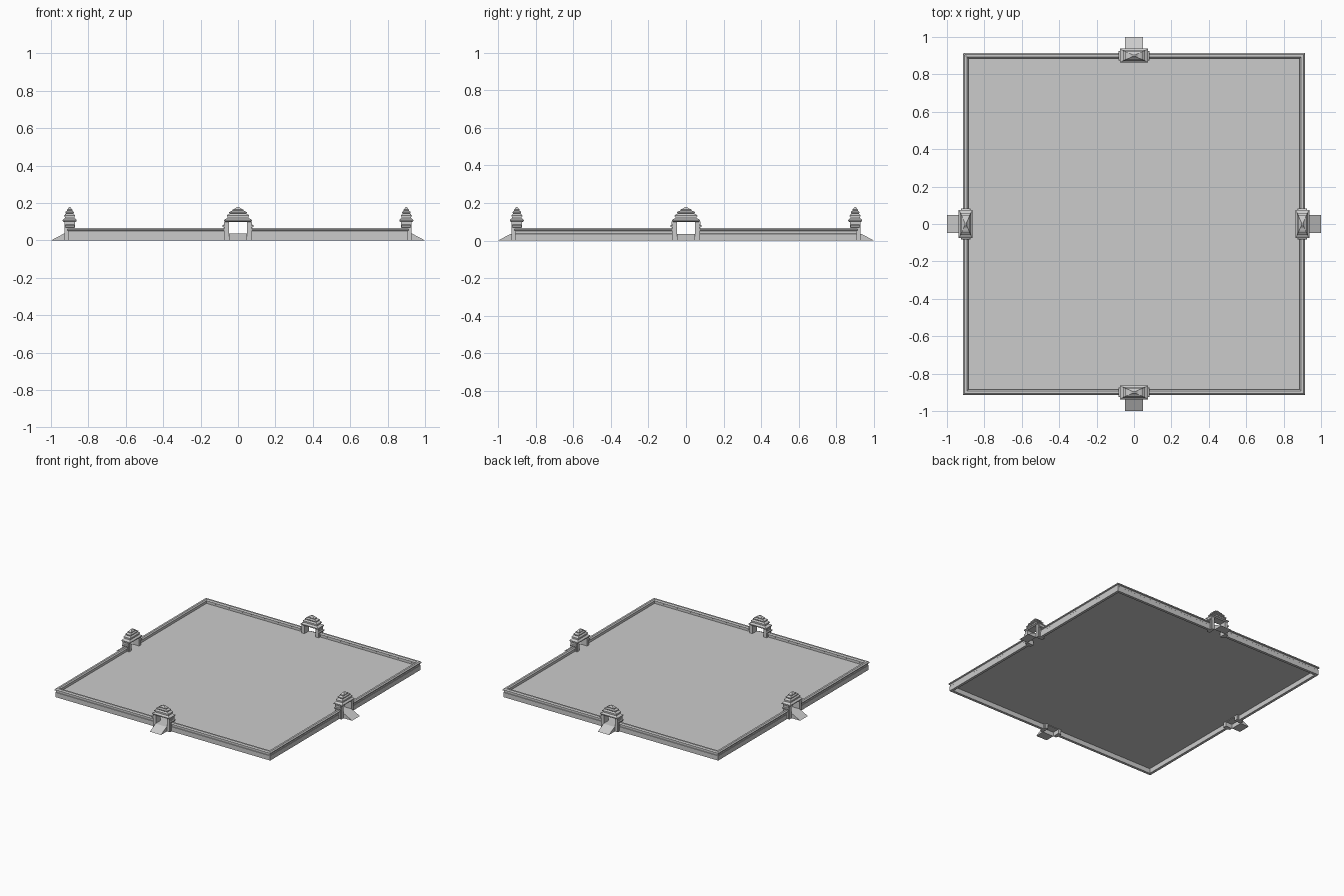
import bpy, bmesh, math
from mathutils import Matrix, Vector

if "Cube" in bpy.data.objects:
    bpy.data.objects.remove(bpy.data.objects["Cube"])

R = 0.90        # distance of the wall line from the centre
FLOOR = 0.036   # raised courtyard height


def finish(bm, name):
    bmesh.ops.recalc_face_normals(bm, faces=bm.faces)
    me = bpy.data.meshes.new(name)
    bm.to_mesh(me)
    bm.free()
    ob = bpy.data.objects.new(name, me)
    bpy.context.collection.objects.link(ob)
    return ob


def loft(bm, rings, caps=True):
    """Skin a list of equal-length closed rings."""
    vs = [[bm.verts.new(p) for p in r] for r in rings]
    n = len(vs[0])
    for a, b in zip(vs, vs[1:]):
        for i in range(n):
            bm.faces.new((a[i], a[(i + 1) % n], b[(i + 1) % n], b[i]))
    if caps:
        bm.faces.new(vs[0][::-1])
        bm.faces.new(vs[-1])


def stack(bm, cx, levels):
    """Rectangular tower centred on (cx, -R): levels of half width, half depth, z."""
    loft(bm, [[(cx - w, -R - d, z), (cx + w, -R - d, z),
               (cx + w, -R + d, z), (cx - w, -R + d, z)] for w, d, z in levels])


def four_sides(build, name):
    """Build the part on the front and turn copies to the other sides."""
    for i, side in enumerate(("front", "right", "back", "left")):
        bm = bmesh.new()
        build(bm)
        bm.transform(Matrix.Rotation(i * math.pi / 2, 4, 'Z'))
        finish(bm, f"{side}_{name}")


# courtyard floor: a single raised sheet, open below
bm = bmesh.new()
bmesh.ops.create_grid(bm, x_segments=1, y_segments=1, size=0.895)
bm.transform(Matrix.Translation((0, 0, FLOOR)))
finish(bm, "courtyard_floor")

# perimeter wall with coping, mitred at the corners, broken at the gates
PROFILE = [(0.89, 0), (0.91, 0), (0.91, 0.036), (0.908, 0.038), (0.908, 0.05),
           (0.915, 0.053), (0.915, 0.059), (0.907, 0.067), (0.893, 0.067),
           (0.885, 0.059), (0.885, 0.053), (0.89, 0.05)]


def wall(bm):
    for s in (-1, 1):
        loft(bm, [[(s * 0.06, -r, z) for r, z in PROFILE],
                  [(s * r, -r, z) for r, z in PROFILE]])


four_sides(wall, "wall")


# gate posts with stepped side shoulders
def posts(bm):
    for s in (-1, 1):
        stack(bm, s * 0.059, [(0.012, 0.028, 0), (0.012, 0.028, 0.105)])
        stack(bm, s * 0.069, [(0.006, 0.021, 0), (0.006, 0.021, 0.07),
                              (0.014, 0.026, 0.073), (0.014, 0.026, 0.081),
                              (0.007, 0.022, 0.085), (0.007, 0.022, 0.1)])


four_sides(posts, "gate_posts")


# tiered gate roof
def roof(bm):
    stack(bm, 0, [(0.067, 0.029, 0.098), (0.074, 0.037, 0.104), (0.074, 0.037, 0.110),
                  (0.064, 0.030, 0.116), (0.056, 0.025, 0.120), (0.056, 0.025, 0.127),
                  (0.060, 0.029, 0.129), (0.060, 0.029, 0.134), (0.049, 0.022, 0.142),
                  (0.044, 0.019, 0.143), (0.047, 0.023, 0.147), (0.047, 0.023, 0.152),
                  (0.035, 0.016, 0.158), (0.030, 0.014, 0.159), (0.030, 0.015, 0.165),
                  (0.018, 0.010, 0.169), (0.014, 0.008, 0.173), (0.006, 0.004, 0.178)])


four_sides(roof, "gate_roof")


# entrance ramp and threshold
def ramp(bm):
    side = [(-1.0, 0), (-0.932, FLOOR), (-0.875, FLOOR), (-0.875, FLOOR - 0.004),
            (-0.928, FLOOR - 0.004), (-0.928, 0)]
    loft(bm, [[(x, y, z) for y, z in side] for x in (-0.047, 0.047)])


four_sides(ramp, "ramp")
